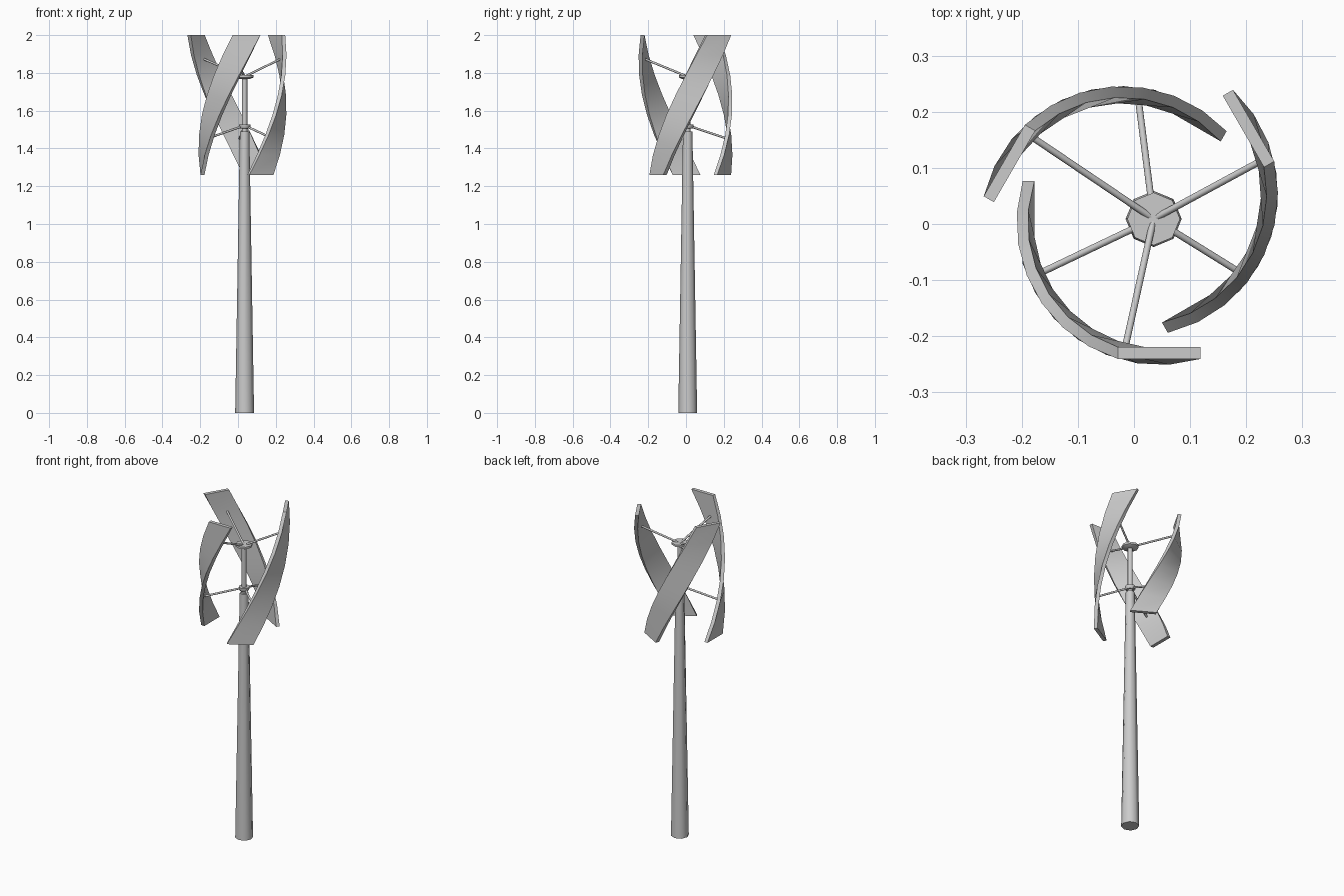
import bpy, bmesh, math
from mathutils import Vector, Matrix

cube = bpy.data.objects.get("Cube")
if cube:
    bpy.data.objects.remove(cube)

grey = bpy.data.materials.new("light_grey")
grey.use_nodes = True
colour = (0.6, 0.6, 0.6, 1)
grey.diffuse_color = colour
grey.node_tree.nodes["Principled BSDF"].inputs["Base Color"].default_value = colour

MAST = Vector((0.035, 0.009, 0))       # mast axis
ROTOR = Vector((0.009, 0.016, 0))      # centre the blades repeat around
TWIST = Vector((0.045, 0.003, 0))      # axis the first blade twists around
Z_LOW, Z_HIGH = 1.26, 2.0
RADIUS, CHORD, THICK = 0.233, 0.147, 0.021


def make_object(name, bm, smooth=None):
    bmesh.ops.recalc_face_normals(bm, faces=bm.faces)
    mesh = bpy.data.meshes.new(name)
    bm.to_mesh(mesh)
    bm.free()
    mesh.materials.append(grey)
    obj = bpy.data.objects.new(name, mesh)
    bpy.context.collection.objects.link(obj)
    if smooth:
        bpy.ops.object.select_all(action='DESELECT')
        obj.select_set(True)
        bpy.context.view_layer.objects.active = obj
        bpy.ops.object.shade_smooth_by_angle(angle=math.radians(smooth))
    return obj


def loft(rings):
    """Closed skin through a list of equal rings of points."""
    bm = bmesh.new()
    loops = [[bm.verts.new(p) for p in ring] for ring in rings]
    n = len(loops[0])
    for a, b in zip(loops, loops[1:]):
        for i in range(n):
            j = (i + 1) % n
            bm.faces.new((a[i], a[j], b[j], b[i]))
    bm.faces.new(loops[0][::-1])
    bm.faces.new(loops[-1])
    return bm


def turned(name, profile, sides=8, smooth=50):
    """Upright part from (radius, height) pairs on the mast axis."""
    rings = [[MAST + Vector((r * math.cos(a), r * math.sin(a), z))
              for a in (math.tau * i / sides for i in range(sides))]
             for r, z in profile]
    return make_object(name, loft(rings), smooth)


def rod(name, start, end, radius):
    axis = end - start
    bm = bmesh.new()
    place = Matrix.Translation((start + end) / 2) @ axis.to_track_quat('Z', 'Y').to_matrix().to_4x4()
    bmesh.ops.create_cone(bm, cap_ends=True, segments=8, radius1=radius,
                          radius2=radius, depth=axis.length, matrix=place)
    return make_object(name, bm, 50)


def blade_point(z, radial=0, along=0):
    """Point on the first blade at a height, offset outward and along its chord."""
    a = math.pi + math.pi / 2 * (z - Z_LOW) / (Z_HIGH - Z_LOW)
    out = Vector((math.cos(a), math.sin(a), 0))
    side = Vector((-out.y, out.x, 0))
    return TWIST + out * (RADIUS + radial) + side * along + Vector((0, 0, z))


# Mast, shaft and hubs
turned("mast", [(0.05, 0), (0.025, 1.49)])
turned("shaft", [(0.014, 1.48), (0.014, 1.78)])
turned("lower_hub", [(0.024, 1.505), (0.03, 1.512), (0.03, 1.528)])
turned("upper_hub", [(0.03, 1.768), (0.047, 1.776), (0.047, 1.788)])

# Three twisted blades, each with an upper and a lower strut
corners = [(-1, -1), (1, -1), (1, 1), (-1, 1)]
STEPS = 7
for k, label in enumerate(("front", "right", "back")):
    turn = (Matrix.Translation(ROTOR) @ Matrix.Rotation(k * math.tau / 3, 4, 'Z')
            @ Matrix.Translation(-ROTOR))
    rings = []
    for i in range(STEPS + 1):
        z = Z_LOW + (Z_HIGH - Z_LOW) * i / STEPS
        rings.append([turn @ blade_point(z, r * THICK / 2, s * CHORD / 2)
                      for r, s in corners])
    make_object(label + "_blade", loft(rings), 35)
    for level, hub_z, tip_z in (("upper", 1.78, 1.875), ("lower", 1.522, 1.45)):
        tip = turn @ blade_point(tip_z)
        rod(f"{label}_{level}_strut", MAST + Vector((0, 0, hub_z)), tip, 0.006)
